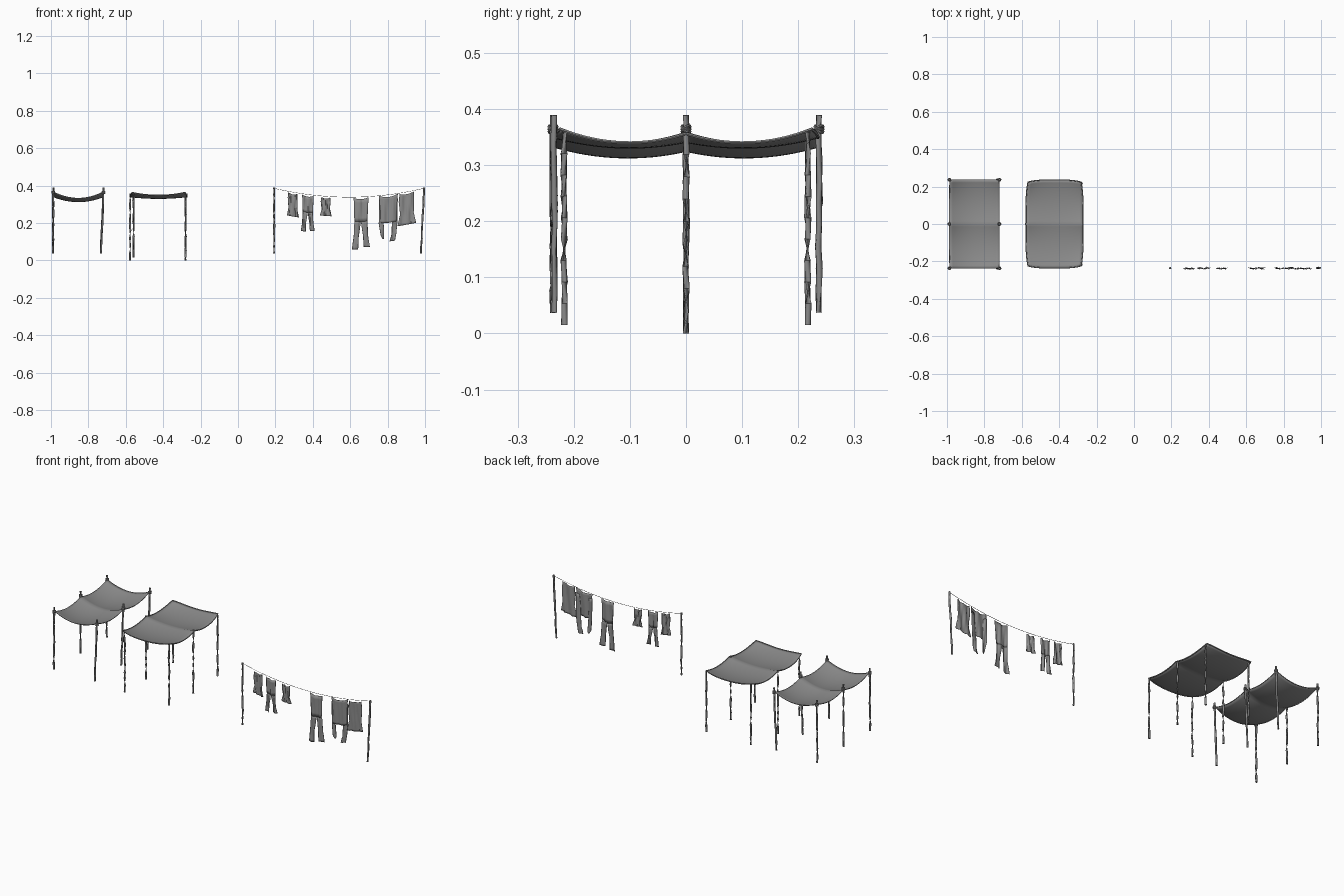
import bpy
import bmesh
import math
import random
from mathutils import Vector

random.seed(4)
default = bpy.data.objects.get("Cube")
if default:
    bpy.data.objects.remove(default, do_unlink=True)

grey = bpy.data.materials.new("weathered grey")
grey.use_nodes = True
colour = (0.26, 0.26, 0.26, 1)
grey.diffuse_color = colour
grey.node_tree.nodes["Principled BSDF"].inputs["Base Color"].default_value = colour


def finish(name, bm, thickness=0):
    """Turn a bmesh into a smooth, grey object."""
    bmesh.ops.recalc_face_normals(bm, faces=bm.faces)
    mesh = bpy.data.meshes.new(name)
    bm.to_mesh(mesh)
    bm.free()
    mesh.materials.append(grey)
    obj = bpy.data.objects.new(name, mesh)
    bpy.context.collection.objects.link(obj)
    if thickness:
        mod = obj.modifiers.new("thickness", "SOLIDIFY")
        mod.thickness = thickness
        mod.offset = 0
    bpy.ops.object.select_all(action="DESELECT")
    obj.select_set(True)
    bpy.context.view_layer.objects.active = obj
    bpy.ops.object.shade_smooth_by_angle(angle=math.radians(50))
    return obj


def tube(bm, path, radii, sides=8, closed=False):
    """Loft rings of vertices along a path."""
    rings = []
    n = len(path)
    for i, p in enumerate(path):
        if closed:
            along = path[(i + 1) % n] - path[i - 1]
        else:
            along = path[min(i + 1, n - 1)] - path[max(i - 1, 0)]
        q = along.to_track_quat("Z", "Y")
        rings.append([bm.verts.new(p + q @ Vector((
            radii[i] * math.cos(math.tau * k / sides),
            radii[i] * math.sin(math.tau * k / sides), 0))) for k in range(sides)])
    for i in range(n if closed else n - 1):
        a, b = rings[i], rings[(i + 1) % n]
        for k in range(sides):
            m = (k + 1) % sides
            bm.faces.new((a[k], a[m], b[m], b[k]))
    if not closed:
        bm.faces.new(rings[0][::-1])
        bm.faces.new(rings[-1])


def pole(name, foot, top, radius=0.0055, steps=9):
    """Slightly crooked wooden pole."""
    bm = bmesh.new()
    foot, top = Vector(foot), Vector(top)
    path = []
    for i in range(steps + 1):
        p = foot.lerp(top, i / steps)
        if 0 < i < steps:
            p += Vector((random.uniform(-1, 1), random.uniform(-1, 1), 0)) * 0.0015
        path.append(p)
    tube(bm, path, [radius * random.uniform(0.88, 1.06) for _ in path])
    finish(name, bm)


def knot(name, centre, radius=0.0075):
    """Rope lashing: two crossed, tilted loops."""
    bm = bmesh.new()
    for tilt in (-0.6, 0, 0.6):
        path = []
        for k in range(12):
            a = math.tau * k / 12
            x, y = radius * math.cos(a), radius * math.sin(a)
            path.append(Vector(centre) + Vector((x, y, tilt * (x + y))))
        tube(bm, path, [0.0025] * len(path), 6, True)
    finish(name, bm)


def canopy(name, x0, x1, half_y, top, sag_x, sag_y, bulge, rim):
    """Cloth roof sagging in two bays, with a rolled hem."""
    nu, nv = 16, 32

    def point(i, j):
        u, v = 2 * i / nu - 1, 2 * j / nv - 1
        bay = 2 * abs(v) - 1
        x = (x0 + x1) / 2 + u * ((x1 - x0) / 2 - bulge * v ** 4)
        y = v * (half_y - bulge * u ** 4)
        z = top - sag_x * (1 - u * u) - 0.008 * (1 - abs(v))
        z -= sag_y * (1 - bay * bay) * (0.7 + 0.3 * u * u)
        return Vector((x, y, z))

    bm = bmesh.new()
    grid = [[bm.verts.new(point(i, j)) for j in range(nv + 1)] for i in range(nu + 1)]
    for i in range(nu):
        for j in range(nv):
            bm.faces.new((grid[i][j], grid[i + 1][j], grid[i + 1][j + 1], grid[i][j + 1]))
    finish(name, bm, 0.003)
    hem = [point(i, 0) for i in range(nu)] + [point(nu, j) for j in range(nv)]
    hem += [point(nu - i, nv) for i in range(nu)] + [point(0, nv - j) for j in range(nv)]
    bm = bmesh.new()
    tube(bm, hem, [rim] * len(hem), 6, True)
    finish(name + "_hem", bm)


# Tall canopy with lashed poles
canopy("lashed_canopy", -0.987, -0.72, 0.237, 0.366, 0.033, 0.022, 0.002, 0.002)
for row, y in (("front", -0.237), ("middle", 0), ("back", 0.237)):
    for side, foot_x, top_x in (("right", -0.989, -0.987), ("left", -0.733, -0.719)):
        pole(f"lashed_{row}_{side}_pole", (foot_x, y, 0.037), (top_x, y, 0.389))
        knot(f"lashed_{row}_{side}_knot", (top_x, y, 0.364))

# Canopy draped over its poles
canopy("draped_canopy", -0.578, -0.272, 0.235, 0.364, 0.015, 0.02, 0.011, 0.003)
for row, y, base, right_x in (("front", -0.217, 0.015, -0.559), ("middle", 0, 0, -0.577),
                              ("back", 0.217, 0.015, -0.559)):
    pole(f"draped_{row}_right_pole", (right_x, y, base), (right_x, y, 0.359))
    pole(f"draped_{row}_left_pole", (-0.281, y, base), (-0.28, y, 0.359))

# Clothes line and its poles
LINE_Y, START, END = -0.235, 0.193, 0.995
pole("line_right_pole", (START, LINE_Y, 0.037), (START, LINE_Y, 0.389))
pole("line_left_pole", (0.978, LINE_Y, 0.037), (END, LINE_Y, 0.389))


def line_z(x):
    t = (x - START) / (END - START)
    return 0.386 - 0.19 * t * (1 - t)


bm = bmesh.new()
line = [Vector((x, LINE_Y, line_z(x))) for x in
        (START + (END - START) * i / 24 for i in range(25))]
tube(bm, line, [0.001] * len(line), 5)
finish("clothes_line", bm)

# Garment outlines as strips of (drop, right edge, left edge)
SHIRT = [[(0, -.75, .75), (.25, -.85, .8), (.65, -.7, .75), (1, -1, 1)]]
TROUSERS = [[(0, -.8, .85), (.45, -.72, .72)],
            [(.45, -.72, 0), (.75, -.8, -.25), (1, -1, -.3)],
            [(.45, 0, .72), (.75, .25, .8), (.96, .3, 1)]]
LONG_SLEEVES = [[(0, -1, .95), (.3, -.85, .85), (.58, -.8, .8)],
                [(.1, -1, -.6), (.6, -1, -.5), (.85, -.8, -.45), (.93, -.6, -.5)],
                [(.1, .55, .95), (.6, .35, .9), (.85, .3, .8), (1, .1, .65)]]


def garment(name, x, half_width, length, strips):
    bm = bmesh.new()
    cols, rows = 12, 6
    for n, strip in enumerate(strips):
        grid = []
        for a, b in zip(strip, strip[1:]):
            for r in range(rows + (b is strip[-1])):
                drop, lo, hi = (p + (q - p) * r / rows for p, q in zip(a, b))
                ring = []
                for c in range(cols + 1):
                    s = lo + (hi - lo) * c / cols
                    px = x + s * half_width
                    dip = 0.012 * max(0, 1 - s * s) * (1 - drop)
                    fold = math.sin(7 * s + 3 * drop + 9 * x) + 0.5 * math.sin(13 * s - 5 * drop)
                    ring.append(bm.verts.new((px, LINE_Y - 0.003 + 0.003 * fold + 0.002 * n,
                                              line_z(px) - dip - drop * length)))
                grid.append(ring)
        for a, b in zip(grid, grid[1:]):
            for c in range(cols):
                bm.faces.new((a[c], a[c + 1], b[c + 1], b[c]))
    bmesh.ops.remove_doubles(bm, verts=bm.verts, dist=0.0001)
    finish(name, bm, 0.002)


garment("small_shirt", 0.293, 0.032, 0.13, SHIRT)
garment("short_trousers", 0.373, 0.037, 0.2, TROUSERS)
garment("child_shirt", 0.469, 0.031, 0.105, SHIRT)
garment("long_trousers", 0.657, 0.048, 0.28, TROUSERS)
garment("long_sleeved_shirt", 0.805, 0.052, 0.25, LONG_SLEEVES)
garment("wide_shirt", 0.902, 0.05, 0.175, SHIRT)
